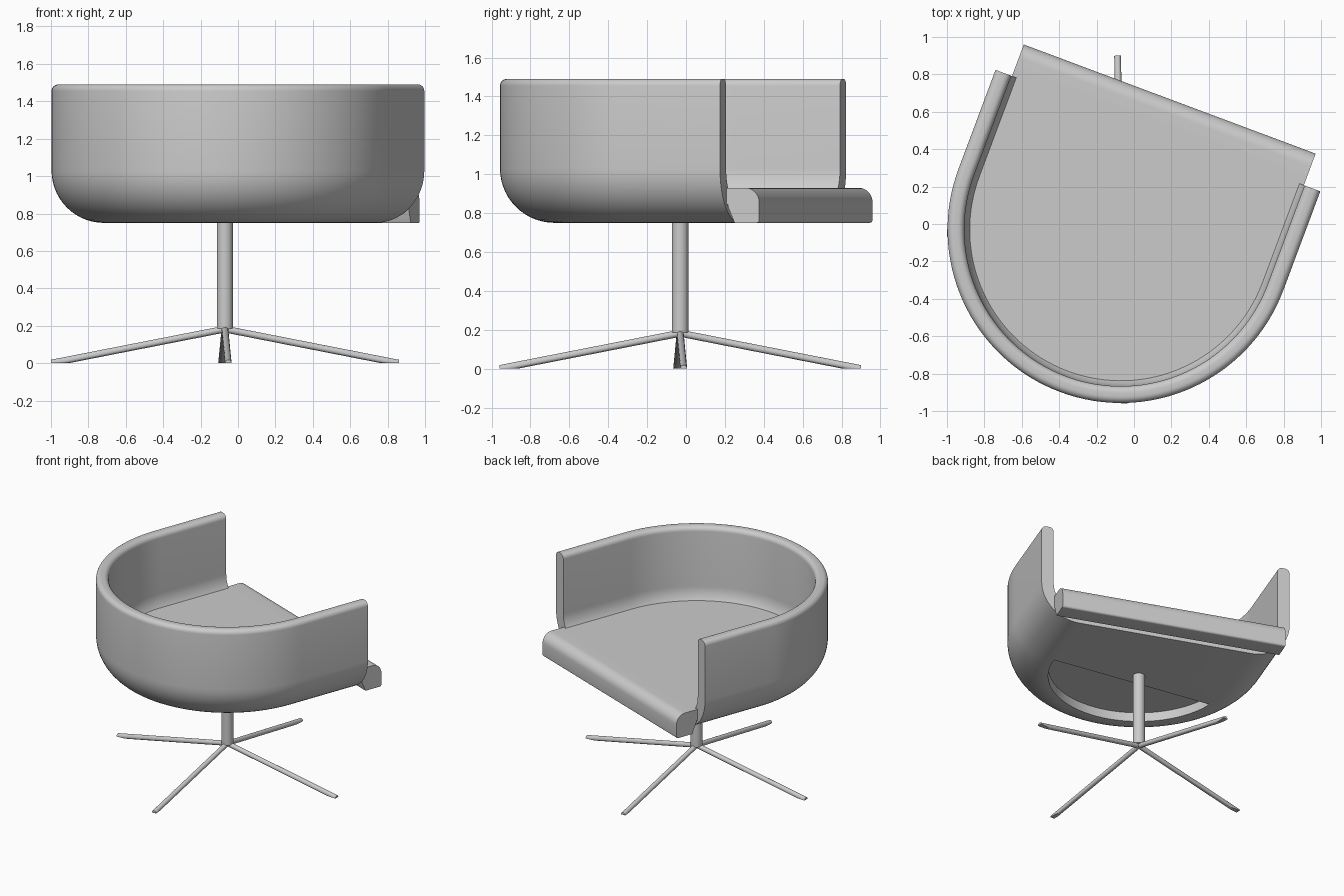
import bpy, bmesh, math
from mathutils import Matrix, Vector

if "Cube" in bpy.data.objects:
    bpy.data.objects.remove(bpy.data.objects["Cube"])

CX, CY = -0.07, -0.03
SWIVEL = Matrix.Translation((CX, CY, 0)) @ Matrix.Rotation(math.radians(-20.5), 4, 'Z')
ARM = 0.565      # how far the arms run forward of the pole
R, BEND, THICK = 0.927, 0.28, 0.09


def make_object(name, bm, matrix=None):
    bmesh.ops.recalc_face_normals(bm, faces=bm.faces)
    if matrix:
        bm.transform(matrix)
    me = bpy.data.meshes.new(name)
    bm.to_mesh(me)
    bm.free()
    ob = bpy.data.objects.new(name, me)
    bpy.context.collection.objects.link(ob)
    return ob


def smooth(ob, angle=30):
    bpy.ops.object.select_all(action='DESELECT')
    ob.select_set(True)
    bpy.context.view_layer.objects.active = ob
    bpy.ops.object.shade_smooth_by_angle(angle=math.radians(angle))


def arc(cx, cy, r, a0, a1, n):
    return [(cx + r * math.cos(math.radians(a0 + (a1 - a0) * i / n)),
             cy + r * math.sin(math.radians(a0 + (a1 - a0) * i / n))) for i in range(n + 1)]


def d_outline(r, front, n=64):
    return [(r, front)] + arc(0, 0, r, 0, -180, n) + [(-r, front)]


def prism(name, pts, place, a, b, matrix):
    # closed outline extruded between two offsets
    bm = bmesh.new()
    lo = [bm.verts.new(place(p, a)) for p in pts]
    hi = [bm.verts.new(place(p, b)) for p in pts]
    bm.faces.new(lo)
    bm.faces.new(hi)
    n = len(pts)
    for i in range(n):
        j = (i + 1) % n
        bm.faces.new((lo[i], lo[j], hi[j], hi[i]))
    return make_object(name, bm, matrix)


# Shell: wall section swept round a U path, closed by flat floors
zc = 0.75 + BEND
rb = R - BEND
rim = 0.035
section = (arc(rb, zc, BEND, -90, 0, 14)
           + arc(R - rim, 1.49 - rim, rim, 0, 90, 6)
           + arc(R - THICK + rim, 1.49 - rim, rim, 90, 180, 6)
           + arc(rb, zc, BEND - THICK, 0, -90, 12))
bm = bmesh.new()
rows = [[bm.verts.new((x, y, z)) for x, y in d_outline(r, ARM)] for r, z in section]
for a, b in zip(rows, rows[1:]):
    for i in range(len(a) - 1):
        bm.faces.new((a[i], a[i + 1], b[i + 1], b[i]))
bm.faces.new(rows[0])
bm.faces.new(rows[-1])
bm.faces.new([r[0] for r in rows] + [r[-1] for r in reversed(rows)])
shell = make_object("shell", bm, SWIVEL)

# Recess in the underside behind the pole
half = arc(0, 0, 0.64, 0, -180, 40)
half[0], half[-1] = (0.64, 0.015), (-0.60, -0.21)
half = [half[0]] + [p for p in half[1:-1] if p[1] < -0.1 + 0.18 * p[0] - 0.005] + [half[-1]]
cutter = prism("recess_cutter", half, lambda p, h: (p[0], p[1], h), 0.70, 0.82, SWIVEL)
cutter.hide_render = True
cutter.hide_viewport = True
mod = shell.modifiers.new("recess", 'BOOLEAN')
mod.operation = 'DIFFERENCE'
mod.object = cutter
mod.solver = 'EXACT'
bpy.ops.object.select_all(action='DESELECT')
shell.select_set(True)
bpy.context.view_layer.objects.active = shell
bpy.ops.object.modifier_apply(modifier=mod.name)
bpy.data.objects.remove(cutter)
smooth(shell)

# Seat: flat pad inside the shell
W = 0.833
seat = prism("seat", d_outline(W, 0.62), lambda p, h: (p[0], p[1], h), 0.845, 0.93, SWIVEL)
smooth(seat)

# Front lip of the seat, rounded along its top edge
lip = ([(0.575, 0.93), (0.575, 0.83), (0.61, 0.75)]
       + arc(0.73, 0.765, 0.015, -90, 0, 4)
       + arc(0.745 - 0.075, 0.93 - 0.075, 0.075, 0, 90, 10))
smooth(prism("seat_lip", lip, lambda p, h: (h, p[0], p[1]), -W, W, SWIVEL))

# Pole
bm = bmesh.new()
bmesh.ops.create_cone(bm, cap_ends=True, segments=32, radius1=0.043, radius2=0.043, depth=0.62,
                      matrix=Matrix.Translation((CX, CY, 0.185 + 0.31)))
smooth(make_object("pole", bm))

# Four splayed legs, cut flat where they meet the floor
for k, side in enumerate(("right", "back", "left", "front")):
    bm = bmesh.new()
    a, b = Vector((0, 0, 0.182)), Vector((0.98, 0, -0.01))
    d = b - a
    bmesh.ops.create_cone(bm, cap_ends=True, segments=20, radius1=0.018, radius2=0.018,
                          depth=d.length,
                          matrix=Matrix.Translation((a + b) / 2) @ d.to_track_quat('Z', 'Y').to_matrix().to_4x4())
    for co, no in (((0, 0, 0), (0, 0, -1)), ((0.93, 0, 0), (1, 0, 0))):
        cut = bmesh.ops.bisect_plane(bm, geom=bm.verts[:] + bm.edges[:] + bm.faces[:],
                                     plane_co=co, plane_no=no, clear_outer=True)
        edges = [e for e in cut["geom_cut"] if isinstance(e, bmesh.types.BMEdge)]
        bmesh.ops.holes_fill(bm, edges=edges, sides=0)
    turn = Matrix.Translation((CX, CY, 0)) @ Matrix.Rotation(math.radians(90 * k + 1.1), 4, 'Z')
    smooth(make_object(side + "_leg", bm, turn))
